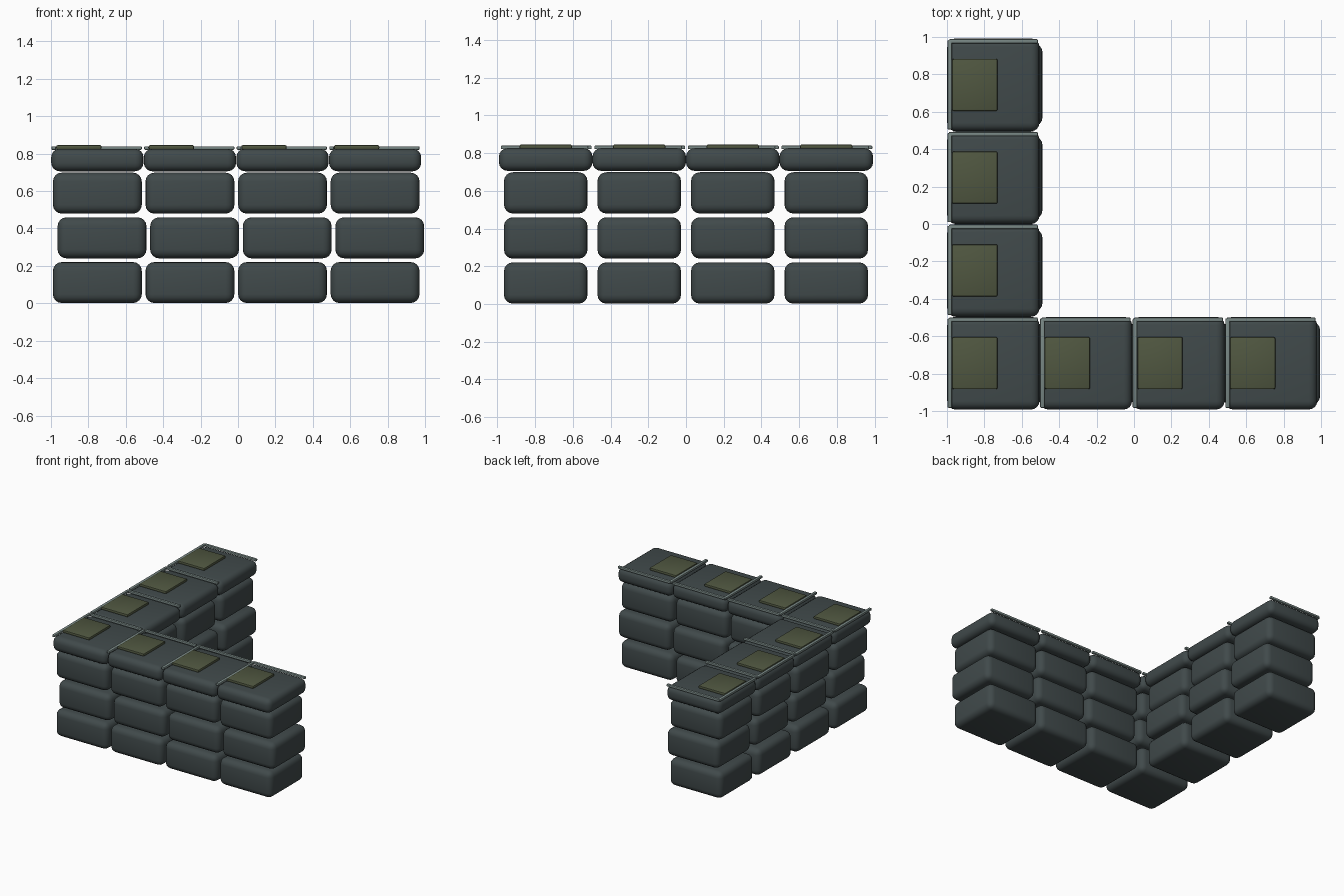
import bpy
import bmesh
import math

if "Cube" in bpy.data.objects:
    bpy.data.objects.remove(bpy.data.objects["Cube"])


def material(name, rgb):
    m = bpy.data.materials.new(name)
    m.diffuse_color = (*rgb, 1)
    m.use_nodes = True
    m.node_tree.nodes["Principled BSDF"].inputs["Base Color"].default_value = m.diffuse_color
    return m


STONE = material("dark slate stone", (0.052, 0.068, 0.070))
MOSS = material("moss green", (0.080, 0.095, 0.052))
EDGE = material("pale worn edge", (0.19, 0.245, 0.235))


def block(name, centre, size, bevel, segments, mat):
    """Box with rounded edges."""
    bm = bmesh.new()
    bmesh.ops.create_cube(bm, size=1)
    bmesh.ops.scale(bm, vec=size, verts=bm.verts)
    bmesh.ops.bevel(bm, geom=list(bm.edges), offset=bevel, segments=segments,
                    profile=0.5, affect='EDGES', clamp_overlap=True)
    mesh = bpy.data.meshes.new(name)
    bm.to_mesh(mesh)
    bm.free()
    mesh.materials.append(mat)
    ob = bpy.data.objects.new(name, mesh)
    ob.location = centre
    bpy.context.collection.objects.link(ob)
    bpy.ops.object.select_all(action='DESELECT')
    ob.select_set(True)
    bpy.context.view_layer.objects.active = ob
    bpy.ops.object.shade_smooth_by_angle(angle=math.radians(40))
    return ob


def stack(x, y):
    """Three stones, the middle one shifted sideways, under a capstone."""
    for row, shift in enumerate((0, 0.025, 0)):
        block("wall_stone", (x + shift, y, 0.111 + 0.239 * row),
              (0.475, 0.443, 0.219), 0.047, 4, STONE)
    block("capstone", (x, y, 0.766), (0.493, 0.496, 0.120), 0.045, 4, STONE)
    # worn highlights along the left and back edges
    block("left_edge_trim", (x - 0.233, y, 0.830), (0.024, 0.477, 0.019), 0.005, 2, EDGE)
    block("back_edge_trim", (x, y + 0.233, 0.830), (0.475, 0.022, 0.019), 0.005, 2, EDGE)
    # moss pad on top
    block("moss_patch", (x - 0.099, y, 0.834), (0.243, 0.279, 0.024), 0.009, 2, MOSS)


# L-shaped wall: front run of four, left run of three behind the corner
PITCH = 0.495
X0, Y0 = -0.752, -0.744
for i in range(4):
    stack(X0 + i * PITCH, Y0)
for j in range(1, 4):
    stack(X0, Y0 + j * 0.496)
